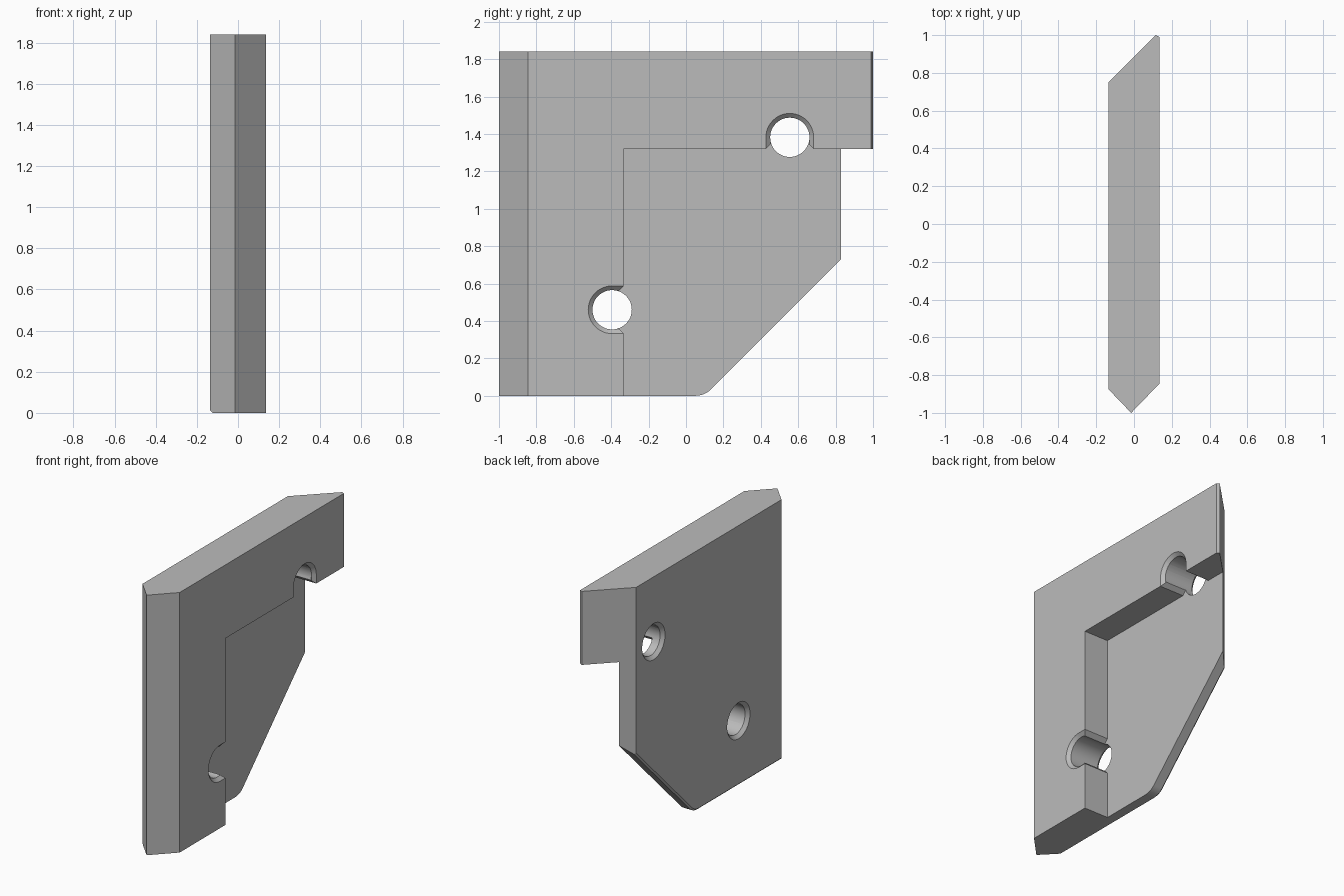
import bpy, bmesh, math

cube = bpy.data.objects.get("Cube")
if cube:
    bpy.data.objects.remove(cube, do_unlink=True)

grey = bpy.data.materials.new("plain grey")
grey.use_nodes = True
grey.diffuse_color = (0.5, 0.5, 0.5, 1)
grey.node_tree.nodes["Principled BSDF"].inputs["Base Color"].default_value = (0.5, 0.5, 0.5, 1)

XL, XR = -0.135, 0.135      # thickness limits
STEP = -0.055               # recess floor
WALL, CEIL = -0.333, 1.32   # recess edges
HOLE, RIM = 0.105, 0.128    # bore and countersink radii
CH = RIM - HOLE


def loft(name, loops):
    """Solid through matching loops of points, capped at both ends."""
    bm = bmesh.new()
    rings = [[bm.verts.new(p) for p in loop] for loop in loops]
    n = len(rings[0])
    for a, b in zip(rings, rings[1:]):
        for i in range(n):
            bm.faces.new((a[i], a[(i + 1) % n], b[(i + 1) % n], b[i]))
    bm.faces.new(rings[0][::-1])
    bm.faces.new(rings[-1])
    bmesh.ops.recalc_face_normals(bm, faces=bm.faces)
    mesh = bpy.data.meshes.new(name)
    bm.to_mesh(mesh)
    bm.free()
    mesh.materials.append(grey)
    obj = bpy.data.objects.new(name, mesh)
    bpy.context.collection.objects.link(obj)
    return obj


def across(x, profile):
    return [(x, y, z) for y, z in profile]


def combine(obj, cutter, operation="DIFFERENCE"):
    mod = obj.modifiers.new("cut", "BOOLEAN")
    mod.operation, mod.solver, mod.object = operation, "EXACT", cutter
    bpy.context.view_layer.objects.active = obj
    bpy.ops.object.modifier_apply(modifier=mod.name)
    bpy.data.objects.remove(cutter, do_unlink=True)


def side_profile(r):
    """Flat base, rounded corner of radius r, then a 45 degree rise."""
    cy, cz = 0.05, 0.12
    pts = [(cy + r * math.sin(a), cz - r * math.cos(a))
           for a in (math.radians(45 * i / 8) for i in range(9))]
    y, z = pts[-1]
    return [(-1.2, cz - r)] + pts + [(y + 1.5, z + 1.5), (y + 1.5, 2.2), (-1.2, 2.2)]


def circle(y, z, r, n=48):
    return [(y + r * math.cos(2 * math.pi * i / n), z + r * math.sin(2 * math.pi * i / n))
            for i in range(n)]


# Body: pointed front and slanted back, trimmed to the side outline
plan = [(XL, 0.75), (0.115, 1), (XR, 0.99), (XR, -0.845), (-0.015, -1), (XL, -0.875)]
body = loft("bracket_plate", [[(x, y, z) for x, y in plan] for z in (-0.1, 1.84)])
trim = loft("side_trim", [across(XL - 0.01, side_profile(0.098)),
                          across(XL + 0.012, side_profile(0.12)),
                          across(0.3, side_profile(0.12))])
combine(body, trim, "INTERSECT")

# Stepped recess
recess = [(WALL, -0.2), (1.2, -0.2), (1.2, CEIL), (WALL, CEIL)]
combine(body, loft("recess", [across(x, recess) for x in (STEP, 0.3)]))


# Holes: each opens into the recess along direction (dy, dz)
def cut_hole(y, z, dy, dz):
    def local(pts):
        return [(y + u * dy - v * dz, z + u * dz + v * dy) for u, v in pts]

    def slot(r, reach=0.1):
        arc = [(-r * math.sin(a), r * math.cos(a))
               for a in (math.pi * i / 24 for i in range(25))]
        return local(arc + [(reach, -r), (reach, r)])

    combine(body, loft("bore", [across(x, circle(y, z, HOLE)) for x in (-0.3, 0.3)]))
    combine(body, loft("far_rim", [across(XL - 0.01, circle(y, z, RIM + 0.01)),
                                   across(XL + CH, circle(y, z, HOLE))]))
    combine(body, loft("near_rim", [across(XR - CH, slot(HOLE - 0.001)),
                                    across(XR + 0.01, slot(RIM + 0.01))]))
    # Flared mouth where the bore breaks through the recess wall
    edge = 0.062
    flare = [(0, -0.1), (edge - 0.028, -0.1), (edge, -RIM), (0.1, -RIM),
             (0.1, RIM), (edge, RIM), (edge - 0.028, 0.1), (0, 0.1)]
    combine(body, loft("mouth", [across(x, local(flare)) for x in (STEP, 0.3)]))


cut_hole(-0.395, 0.46, 1, 0)
cut_hole(0.555, 1.382, 0, -1)

# Smooth bores with crisp edges
bpy.ops.object.select_all(action="DESELECT")
body.select_set(True)
bpy.context.view_layer.objects.active = body
bpy.ops.object.shade_smooth_by_angle(angle=math.radians(25))
